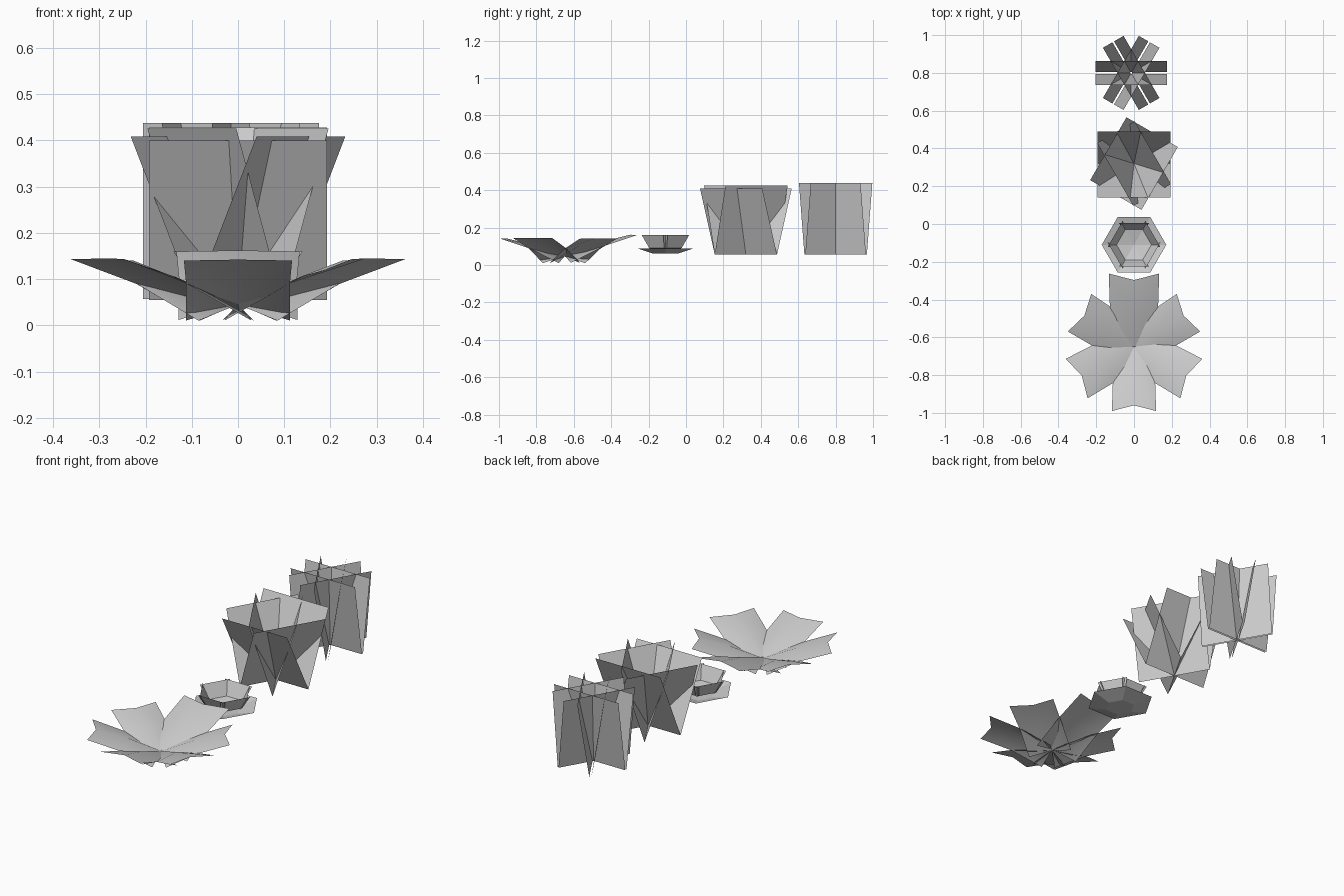
import bpy, math
from mathutils import Vector, Matrix

if "Cube" in bpy.data.objects:
    bpy.data.objects.remove(bpy.data.objects["Cube"])

grey = bpy.data.materials.new("plain_grey")
grey.use_nodes = True
COLOUR = (0.6, 0.6, 0.6, 1)
grey.diffuse_color = COLOUR
grey.node_tree.nodes["Principled BSDF"].inputs["Base Color"].default_value = COLOUR


def sheet(name, rows, angle, centre, smooth=False):
    """Grid of points (along, across, z), turned about z and moved to centre."""
    cols = len(rows[0])
    turn = Matrix.Rotation(math.radians(angle), 3, 'Z')
    move = Vector((centre[0], centre[1], 0))
    verts = [turn @ Vector(p) + move for row in rows for p in row]
    faces = [(r * cols + c, r * cols + c + 1, (r + 1) * cols + c + 1, (r + 1) * cols + c)
             for r in range(len(rows) - 1) for c in range(cols - 1)]
    mesh = bpy.data.meshes.new(name)
    mesh.from_pydata(verts, [], faces)
    mesh.materials.append(grey)
    if smooth:
        mesh.shade_smooth()
    ob = bpy.data.objects.new(name, mesh)
    bpy.context.collection.objects.link(ob)


# Broad rosette of six folded leaves: edge droops at the root, tip is notched
for angle, size in ((-90, 1), (-29, 1.02), (32, 1), (90, 1.14), (148, 1), (209, 1.02)):
    rows = []
    for mid, edge, half, mid_z, edge_z in ((0, .03, .113, .045, .01),
                                           (.16, .185, .112, .105, .088),
                                           (.31, .34, .117, .142, .14)):
        rows.append([(edge * size, -half * size, edge_z * size),
                     (mid * size, 0, mid_z * size),
                     (edge * size, half * size, edge_z * size)])
    sheet("rosette_leaf", rows, angle, (0, -.65), True)

# Small flower: flat outer saucer below an upright cup of petals
SMALL = (0, -.11)
T = math.tan(math.radians(30))
for k in range(6):
    angle = 30 + 60 * k
    saucer = [[(d, -d * T, z), (d, d * T, z)] for d, z in ((.0005, .06), (.065, .06), (.148, .088))]
    sheet("saucer_petal", saucer, angle, SMALL)
    cup = [[(d, -w, z), (d, w, z)] for d, w, z in ((.001, .001, .07), (.08, .054, .09), (.115, .08, .16))]
    sheet("cup_petal", cup, angle, SMALL)


def card(name, angle, centre, low, high, half, bottom, top):
    """Upright rectangle leaning outward from low to high."""
    sheet(name, [[(low, -half, bottom), (low, half, bottom)],
                 [(high, -half, top), (high, half, top)]], angle, centre)


# Flaring clump of leaning cards
for angle, lean, top in ((-90, .18, .40), (90, .17, .428), (150, .157, .408),
                         (-30, .157, .408), (210, .115, .425), (30, .115, .425)):
    card("flared_card", angle, (0, .32), 0, lean, .192, .055, top)

# Upright clump of nearly vertical cards
for k in range(6):
    card("upright_card", 30 + 60 * k, (-.015, .80), .005, .063, .19, .057, .437)
